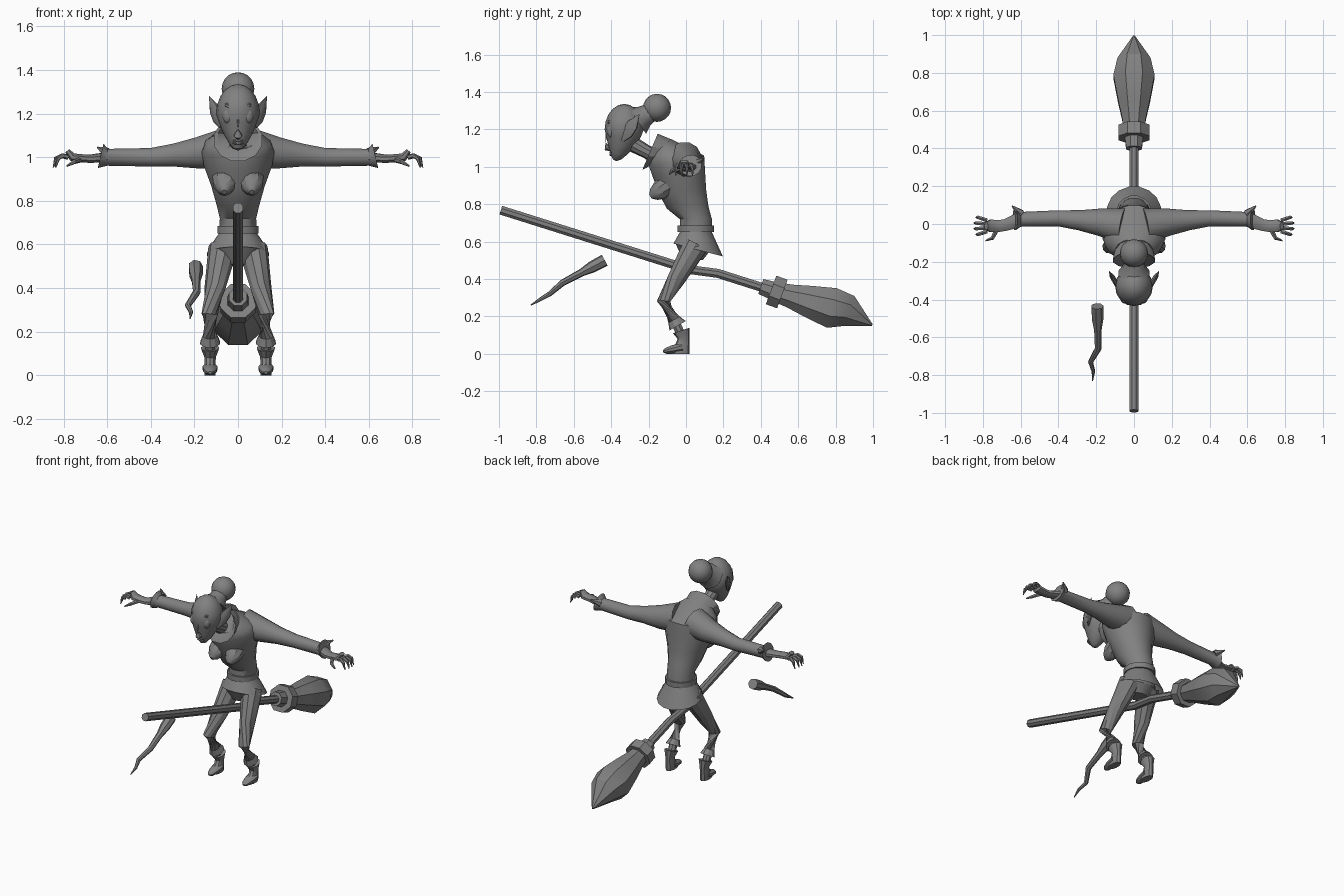
import bpy, bmesh, math
from mathutils import Vector

cube = bpy.data.objects.get("Cube")
if cube:
    bpy.data.objects.remove(cube)

colour = (.22, .22, .22, 1)
grey = bpy.data.materials.new("plain grey")
grey.use_nodes = True
grey.diffuse_color = colour
grey.node_tree.nodes["Principled BSDF"].inputs["Base Color"].default_value = colour


def point(x, y, z):
    return Vector((x, y, z))


def finish(name, bm):
    """Turn a bmesh into a shaded grey object."""
    bmesh.ops.recalc_face_normals(bm, faces=bm.faces)
    mesh = bpy.data.meshes.new(name)
    bm.to_mesh(mesh)
    bm.free()
    mesh.materials.append(grey)
    part = bpy.data.objects.new(name, mesh)
    bpy.context.collection.objects.link(part)
    bpy.ops.object.select_all(action='DESELECT')
    part.select_set(True)
    bpy.context.view_layer.objects.active = part
    bpy.ops.object.shade_smooth_by_angle(angle=math.radians(32))


def loft(name, rings, sides):
    """Skin ellipses given as (centre, half axis, half axis), capping both ends."""
    bm = bmesh.new()
    loops = []
    for centre, across, along in rings:
        turns = [math.tau * (i + .5) / sides for i in range(sides)]
        loops.append([bm.verts.new(centre + across * math.cos(t) + along * math.sin(t))
                      for t in turns])
    for lower, upper in zip(loops, loops[1:]):
        for i in range(sides):
            j = (i + 1) % sides
            bm.faces.new((lower[i], lower[j], upper[j], upper[i]))
    bm.faces.new(loops[0])
    bm.faces.new(loops[-1])
    finish(name, bm)


def limb(name, joints, radii, sides=8, flat=1):
    """Sweep a tube through joints; flat scales its horizontal thickness."""
    rings = []
    for i, (joint, radius) in enumerate(zip(joints, radii)):
        before, after = joints[max(i - 1, 0)], joints[min(i + 1, len(joints) - 1)]
        forward = (after - before).normalized()
        side = forward.cross(point(0, 0, 1)).normalized()
        rings.append((joint, side * radius * flat, forward.cross(side) * radius))
    loft(name, rings, sides)


def pair(name, joints, radii, sides=8, flat=1):
    """Make a left limb and its mirrored right limb."""
    for side, sign in (("left", 1), ("right", -1)):
        mirrored = [point(sign * p.x, p.y, p.z) for p in joints]
        limb(side + "_" + name, mirrored, radii, sides, flat)


def shell(name, sections, sides=16):
    """Skin sections given as (front point, back point, half width)."""
    loft(name, [((front + back) / 2, point(width, 0, 0), (back - front) / 2)
                for front, back, width in sections], sides)


def ball(name, centre, size, shape=lambda p: p):
    bm = bmesh.new()
    bmesh.ops.create_uvsphere(bm, u_segments=16, v_segments=10, radius=1)
    for vert in bm.verts:
        vert.co = centre + shape(vert.co) * size
    finish(name, bm)


# Torso leaning forward, from waist up to a tilted neck opening
waist_front, waist_back = point(0, -.035, .65), point(0, .14, .65)
bust_front, bust_back = point(0, -.15, .86), point(0, .11, .88)
chest_front, chest_back = point(0, -.2, 1), point(0, .1, 1.06)
nape, throat = point(0, -.08, 1.15), point(0, -.2, 1.04)
rise = point(0, 0, .07)
shell("torso", [
    (waist_front, waist_back, .09),
    (waist_front + rise, waist_back + rise, .085),
    (waist_front.lerp(bust_front, .6), waist_back.lerp(bust_back, .6), .1),
    (bust_front, bust_back, .125),
    (bust_front.lerp(chest_front, .6), bust_back.lerp(chest_back, .6), .16),
    (chest_front, chest_back, .17),
    (chest_front.lerp(throat, .6), chest_back.lerp(nape, .6), .15),
    (throat, nape, .1)])

# Collar standing off the neck opening
flare = point(0, -.07, .03)
shell("collar", [
    (chest_front, nape, .1),
    (chest_front + point(0, -.035, -.02), nape + flare, .115),
    (chest_front + point(0, -.025, 0), nape + flare * .9, .095),
    (throat, nape, .06)], sides=12)

# Belt, flared tunic skirt and hips
overhang = point(0, .012, 0)
shell("belt", [(waist_front - overhang + rise * t, waist_back + overhang + rise * t, .097)
               for t in (0, .5)])
hem_front, hem_back = point(0, -.07, .59), point(0, .2, .52)
shell("skirt", [
    (waist_front, waist_back, .09),
    (waist_front.lerp(hem_front, .4), waist_back.lerp(hem_back, .4), .115),
    (hem_front, hem_back, .145),
    (waist_front, waist_back, .09)])
shell("hips", [
    (waist_front, waist_back, .09),
    (hem_front + overhang, point(0, .13, .55), .12),
    (point(0, -.02, .51), point(0, .09, .5), .06)])


# Head narrowing towards a chin pushed forward
def jaw(p):
    drop = max(-p.z, 0)
    taper = 1 - .3 * drop
    return point(p.x * taper, p.y * taper - .4 * drop ** 2, p.z * (1 + .25 * drop))


skull = point(0, -.33, 1.2)
bun = point(0, -.155, 1.315)
ball("head", skull, point(.1, .105, .136), jaw)
ball("hair_bun", bun, point(.075, .075, .075))
limb("hair_tie", [skull.lerp(bun, t) for t in (.4, .6, .9)], (.085, .06, .045), 10)
limb("neck", [point(0, -.1, 1.02), point(0, -.21, 1.08), point(0, -.32, 1.14)],
     (.05, .036, .045), 10)

# Face
limb("nose", [point(0, -.42, 1.2), point(0, -.43, 1.13), point(0, -.42, 1.1),
              point(0, -.4, 1.09)], (.01, .015, .02, .01))
for name, height in (("upper_lip", 1.076), ("lower_lip", 1.064)):
    ball(name, point(0, -.4, height), point(.025, .01, .006))
for side, sign in (("left", 1), ("right", -1)):
    ball(side + "_eye", point(sign * .045, -.4, 1.19), point(.026, .022, .036))
pair("brow", [point(.01, -.42, 1.21), point(.05, -.41, 1.24), point(.085, -.36, 1.24)],
     (.008, .01, .004), 6)
ear_root, ear_tip = point(.08, -.34, 1.14), point(.132, -.25, 1.28)
pair("ear", [ear_root.lerp(ear_tip, t) for t in (0, .3, .6, 1)],
     (.01, .035, .035, .002), flat=.4)

# Pointed bust
bust_root, bust_tip = point(.06, -.1, .9), point(.063, -.19, .84)
pair("bust", [bust_root.lerp(bust_tip, t) for t in (0, .4, .8, 1)],
     (.06, .055, .035, .012), 10)

# Sleeves ending in flared cuffs with a raised point
shoulder, elbow, wrist = point(.18, .01, 1.02), point(.4, .03, 1), point(.6, .025, 1)
cuff = wrist + point(.03, 0, .007)
pair("sleeve", [point(.06, -.01, 1.04), shoulder, shoulder.lerp(elbow, .5), elbow, wrist, cuff],
     (.095, .075, .055, .044, .04, .06), 12)
pair("cuff_point", [wrist + point(0, .03, .02), wrist + point(.045, .07, .045)],
     (.025, .004), 6)

# Hands with spread, drooping fingers
palm = point(.76, -.01, 1)
pair("hand", [wrist, point(.68, -.005, .993), point(.71, -.01, .995), palm, palm * 1.03],
     (.025, .02, .02, .021, .013), 8, flat=1.7)
for i in range(4):
    fan = 1.5 - i
    root = palm + point(.02, fan * .02, 0)
    knuckle = palm + point(.08 - abs(fan) * .01, fan * .03, -.005)
    claw = knuckle + point(.012, 0, -.042)
    arch = root.lerp(knuckle, .5) + point(0, 0, .01)
    pair("finger_" + "abcd"[i], [root, arch, knuckle, claw], (.012, .011, .01, .003), 6)
pair("thumb", [point(.72, -.02, .99), point(.75, -.075, .98), point(.785, -.088, .96)],
     (.014, .011, .004), 6)

# Trouser legs with flared hems over bare ankles
hip, knee, hem = point(.07, .05, .58), point(.13, -.12, .28), point(.128, -.045, .15)
shin = knee.lerp(hem, .75)
pair("leg", [hip, hip.lerp(knee, .3), hip.lerp(knee, .6), knee, shin, hem],
     (.07, .06, .05, .038, .035, .05), 10, flat=.95)
ankle = point(.128, -.02, .09)
pair("ankle", [shin, ankle], (.026, .025))

# Boots with flared tops, pointed toes and heels
for side, sign in (("left", 1), ("right", -1)):
    foot = point(sign * ankle.x, 0, 0)
    shell(side + "_boot", [
        (foot + point(0, front, height), foot + point(0, .02, height + lift), width)
        for front, height, lift, width in (
            (-.07, .11, .03, .043), (-.045, .08, .01, .028),
            (-.055, .055, 0, .026), (-.085, .03, 0, .03), (-.085, 0, 0, .026))], sides=10)
toe = point(.128, -.122, .012)
pair("boot_toe", [ankle.lerp(toe, t) - rise * (1 - t) * .8 for t in (0, .5, .85, 1)],
     (.026, .023, .016, .006), 10, flat=1.4)

# Broom with a bent handle, collar ring and faceted brush
grip, bend, neck = point(0, -.99, .768), point(0, .02, .45), point(0, .5, .325)
tip = point(0, .995, .153)
limb("broom_handle", [grip, bend, point(0, .17, .43), neck], [.026] * 4)
limb("broom_neck", [point(0, .4, .36), neck], (.045, .058))
ring = point(0, .03, -.011)
limb("broom_ring", [neck - ring * 1.5, neck + ring * .5], (.088, .088))
belly = point(0, .78, .245)
limb("broom_brush", [neck, neck.lerp(belly, .2), neck.lerp(belly, .55), belly,
                     belly.lerp(tip, .4) + point(0, 0, .02), tip],
     (.06, .068, .092, .118, .095, .006))

# Floating wand with a thick butt and a crooked tip
butt, middle = point(-.195, -.435, .5), point(-.19, -.66, .38)
crook, end = point(-.23, -.73, .32), point(-.22, -.83, .26)
limb("wand", [butt, butt.lerp(middle, .3), butt.lerp(middle, .55), middle, crook,
              crook.lerp(end, .5) + point(.01, 0, 0), end],
     (.034, .032, .021, .018, .014, .01, .003), 7)
